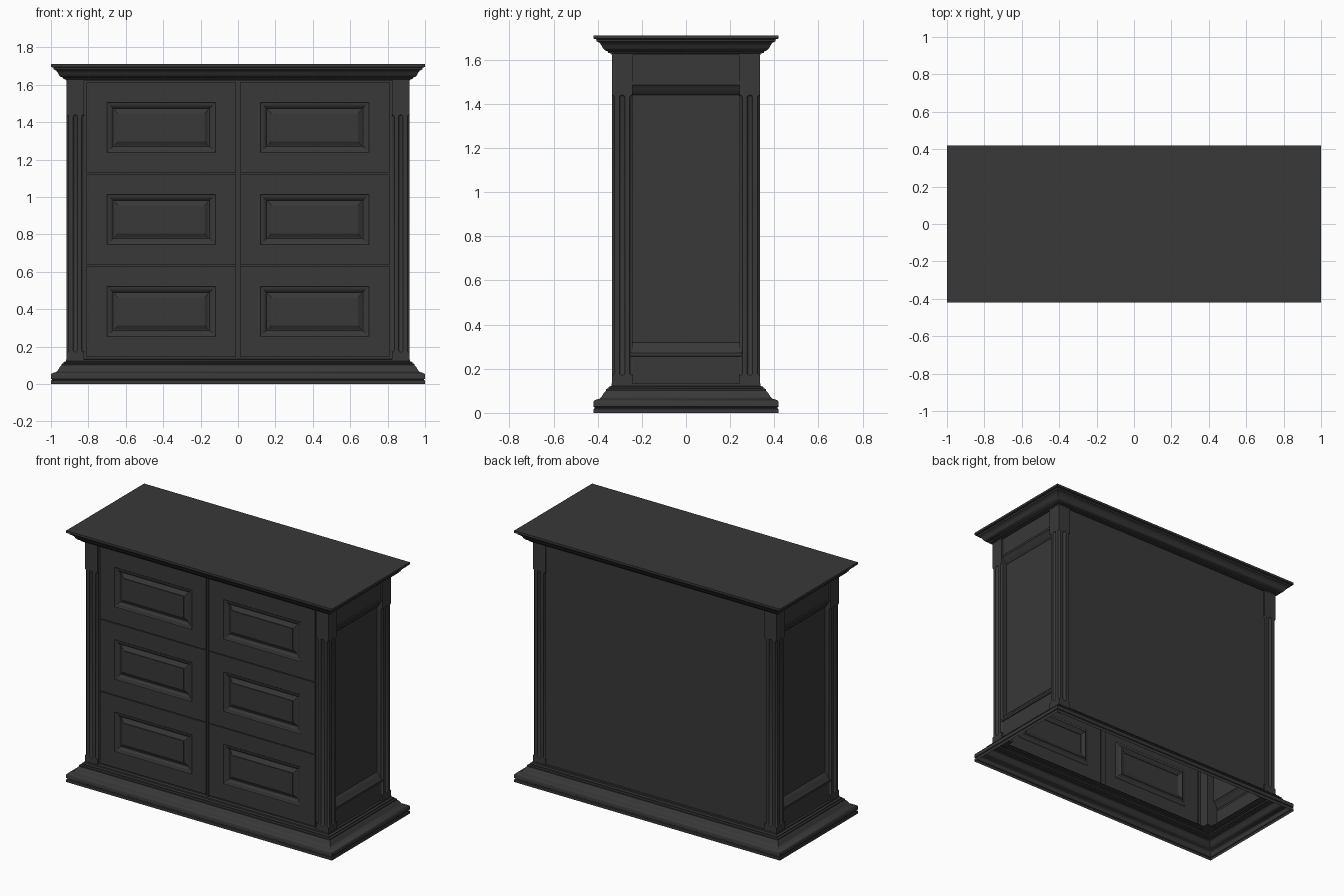
import bpy, bmesh
from mathutils import Matrix

if "Cube" in bpy.data.objects:
    bpy.data.objects.remove(bpy.data.objects["Cube"])

BX, BY = 0.917, 0.336          # half size of the cabinet body
Z0, Z1 = 0.13, 1.626           # body bottom and top

dark = bpy.data.materials.new("dark_paint")
dark.diffuse_color = (0.04, 0.04, 0.04, 1)
dark.use_nodes = True
dark.node_tree.nodes["Principled BSDF"].inputs["Base Color"].default_value = dark.diffuse_color


def finish(name, bm, smooth=False):
    me = bpy.data.meshes.new(name)
    bm.to_mesh(me)
    bm.free()
    ob = bpy.data.objects.new(name, me)
    bpy.context.collection.objects.link(ob)
    me.materials.append(dark)
    if smooth:
        smooth_object(ob)
    return ob


def smooth_object(ob):
    bpy.ops.object.select_all(action='DESELECT')
    ob.select_set(True)
    bpy.context.view_layer.objects.active = ob
    bpy.ops.object.shade_smooth_by_angle(angle=0.6)


def box(name, x0, x1, y0, y1, z0, z1):
    bm = bmesh.new()
    m = Matrix.Translation(((x0 + x1) / 2, (y0 + y1) / 2, (z0 + z1) / 2))
    m = m @ Matrix.Diagonal((abs(x1 - x0), abs(y1 - y0), z1 - z0, 1))
    bmesh.ops.create_cube(bm, size=1, matrix=m)
    return finish(name, bm)


def loft(name, rings, cap=False, smooth=False):
    """Skin a stack of four-cornered rings."""
    bm = bmesh.new()
    vs = [[bm.verts.new(p) for p in r] for r in rings]
    for a, b in zip(vs, vs[1:]):
        for i in range(4):
            j = (i + 1) % 4
            bm.faces.new((a[i], a[j], b[j], b[i]))
    if cap:
        bm.faces.new(vs[-1])
    return finish(name, bm, smooth)


def moulding(name, profile, cap=False):
    rings = []
    for o, z in profile:
        x, y = BX + o, BY + o
        rings.append([(-x, -y, z), (x, -y, z), (x, y, z), (-x, y, z)])
    return loft(name, rings, cap, True)


# Base and crown mouldings (offset from body, height)
moulding("base_moulding", [
    (.083, 0), (.083, .018), (.078, .021), (.078, .025), (.083, .028), (.083, .05),
    (.079, .056), (.070, .060), (.056, .064), (.047, .072), (.041, .082), (.034, .093),
    (.026, .101), (.026, .108), (.015, .111), (.015, .118), (.002, .122), (.002, .132),
    (-.05, .134)])
moulding("crown_top", [
    (-.05, 1.622), (.002, 1.622), (.002, 1.628), (.016, 1.630), (.018, 1.637),
    (.032, 1.643), (.041, 1.653), (.047, 1.665), (.055, 1.676), (.068, 1.682),
    (.070, 1.692), (.083, 1.695), (.083, 1.71)], cap=True)


# Corner posts with round-ended flutes on the faces and the corners
def capsules(points, r, za, zb):
    bm = bmesh.new()
    for x, y in points:
        new = bmesh.ops.create_uvsphere(bm, u_segments=14, v_segments=7, radius=r)['verts']
        for v in new:
            v.co.z += zb - r if v.co.z > 0 else za + r
            v.co.x += x
            v.co.y += y
    return finish("flute_cutter", bm)


PW = 0.093
IX, IY = BX - PW, BY - PW
for sx, sn in ((-1, "left"), (1, "right")):
    for sy, fn in ((-1, "front"), (1, "back")):
        post = box(f"{fn}_{sn}_post", sx * IX, sx * BX, sy * IY, sy * BY, Z0, Z1)
        spots = [(BX, BY), (IX, BY), (BX, IY), (BX - PW / 2, BY), (BX, BY - PW / 2)]
        cutter = capsules([(sx * x, sy * y) for x, y in spots], 0.0125, .17, 1.44)
        cutter.hide_render = True
        mod = post.modifiers.new("flutes", 'BOOLEAN')
        mod.operation = 'DIFFERENCE'
        mod.solver = 'EXACT'
        mod.object = cutter
        dg = bpy.context.evaluated_depsgraph_get()
        carved = bpy.data.meshes.new_from_object(post.evaluated_get(dg))
        post.modifiers.clear()
        post.data = carved
        bpy.data.objects.remove(cutter)
        smooth_object(post)

# Side panels: rails with moulded edges above and below a recessed field
half = [(.125, .905), (.256, .905), (.258, .911), (.272, .911), (.278, .904),
        (.290, .900), (.302, .890), (.312, .884), (.318, .876)]
profile = half + [(1.758 - z, x) for z, x in reversed(half)]
for s, sn in ((-1, "left"), (1, "right")):
    bm = bmesh.new()
    rows = [[bm.verts.new((s * x, y * s, z)) for y in (-.265, .265)] for z, x in profile]
    for a, b in zip(rows, rows[1:]):
        bm.faces.new((a[0], a[1], b[1], b[0]))
    finish(f"{sn}_side_panel", bm, True)

# Back panel
box("back_panel", -.85, .85, .318, .326, .125, Z1)

# Face frame seen in the gaps between drawers
for name, x in (("left_stile", -.825), ("center_stile", 0), ("right_stile", .825)):
    box(name, x - .018, x + .018, -.317, -.309, .125, Z1)
for i, z in enumerate((.142, .634, 1.126, 1.618)):
    box(f"frame_rail_{i + 1}", -.82, .82, -.316, -.310, z - .012, z + .012)
box("center_bead", -.006, .006, -.325, -.312, .13, Z1)

# Drawer fronts: nested rectangles (half width, half height, y)
steps = [(.400, .2435, -.310), (.400, .2435, -.327), (.291, .134, -.327),
         (.287, .130, -.323), (.273, .116, -.320), (.262, .106, -.314),
         (.257, .102, -.306), (.252, .097, -.306), (.231, .075, -.318),
         (.227, .071, -.318), (.227, .071, -.322)]
for cx, sn in ((-.41, "left"), (.41, "right")):
    for cz, rn in ((.388, "lower"), (.88, "middle"), (1.372, "upper")):
        loft(f"{rn}_{sn}_drawer",
             [[(cx - w, y, cz - h), (cx + w, y, cz - h), (cx + w, y, cz + h), (cx - w, y, cz + h)]
              for w, h, y in steps], cap=True)
